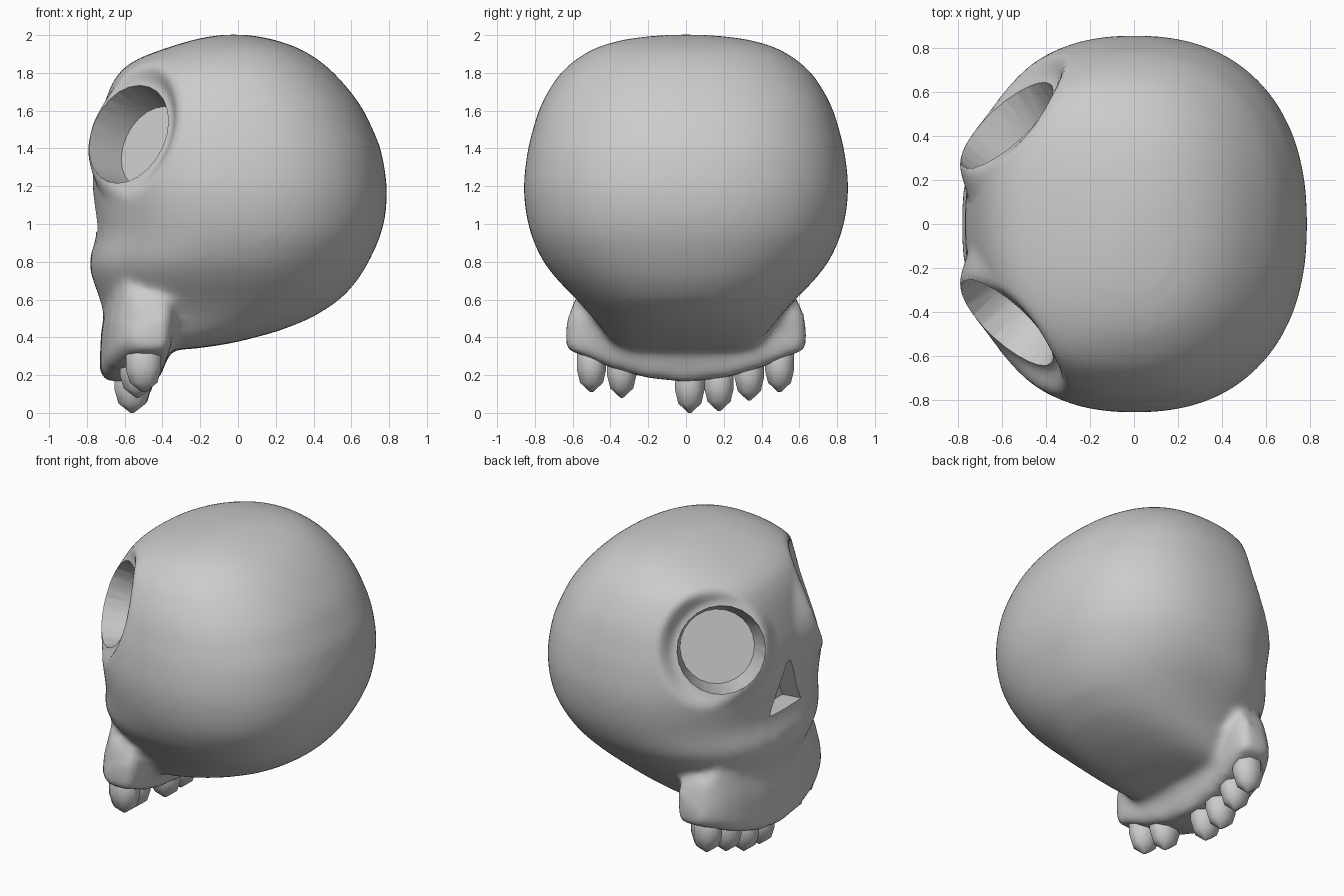
import bpy, bmesh, math
from mathutils import Vector

if "Cube" in bpy.data.objects:
    bpy.data.objects.remove(bpy.data.objects["Cube"])


def loft(name, rings):
    """Skin a list of equal-length point rings, closing both ends."""
    bm = bmesh.new()
    vs = [[bm.verts.new(p) for p in ring] for ring in rings]
    n = len(vs[0])
    for a, b in zip(vs, vs[1:]):
        for i in range(n):
            j = (i + 1) % n
            bm.faces.new((a[i], a[j], b[j], b[i]))
    bm.faces.new(vs[0])
    bm.faces.new(vs[-1])
    bmesh.ops.recalc_face_normals(bm, faces=bm.faces)
    me = bpy.data.meshes.new(name)
    bm.to_mesh(me)
    bm.free()
    ob = bpy.data.objects.new(name, me)
    bpy.context.collection.objects.link(ob)
    return ob


def activate(ob):
    bpy.ops.object.select_all(action='DESELECT')
    ob.select_set(True)
    bpy.context.view_layer.objects.active = ob


def apply_mod(ob, kind, **props):
    activate(ob)
    m = ob.modifiers.new(kind, kind)
    for k, v in props.items():
        setattr(m, k, v)
    bpy.ops.object.modifier_apply(modifier=m.name)


def egg_ring(z, x0, x1, w, n=56, e=2.3):
    c = min(0.0, (x0 + x1) / 2)
    pts = []
    for i in range(n):
        t = 2 * math.pi * i / n
        cx, sy = math.cos(t), math.sin(t)
        rx = x1 - c if cx > 0 else c - x0
        pts.append((c + rx * math.copysign(abs(cx) ** (2 / e), cx),
                    w * math.copysign(abs(sy) ** (2 / e), sy), z))
    return pts


# cranium: horizontal sections (z, face x, back x, half width)
skull = loft("skull", [egg_ring(*s) for s in [
    (0.335, -0.66, -0.25, 0.33), (0.37, -0.69, -0.02, 0.39), (0.43, -0.70, 0.21, 0.44),
    (0.50, -0.705, 0.39, 0.49), (0.60, -0.73, 0.545, 0.58), (0.70, -0.77, 0.635, 0.68),
    (0.80, -0.80, 0.695, 0.76), (0.93, -0.745, 0.755, 0.82), (1.05, -0.755, 0.785, 0.85),
    (1.20, -0.775, 0.793, 0.865), (1.40, -0.765, 0.76, 0.84), (1.60, -0.72, 0.67, 0.785),
    (1.70, -0.69, 0.60, 0.735), (1.80, -0.64, 0.51, 0.67), (1.87, -0.55, 0.43, 0.59),
    (1.93, -0.39, 0.33, 0.495), (1.97, -0.26, 0.22, 0.375), (1.994, -0.16, 0.12, 0.23),
    (2.005, -0.08, 0.03, 0.06)]])
apply_mod(skull, 'REMESH', mode='VOXEL', voxel_size=0.03)
apply_mod(skull, 'SMOOTH', factor=0.5, iterations=24)

# upper jaw: sections across y (y, front x, back x, bottom z, top z)
half = [(0.0, -0.735, -0.41, 0.165, 0.70), (0.2, -0.73, -0.405, 0.185, 0.70),
        (0.4, -0.695, -0.38, 0.24, 0.70), (0.52, -0.65, -0.36, 0.295, 0.67),
        (0.59, -0.60, -0.36, 0.32, 0.60), (0.635, -0.55, -0.39, 0.335, 0.46)]


def jaw_ring(y, xf, xb, zb, zt):
    bulge = 0.07 * (1 - (abs(y) / 0.64) ** 2)
    return [(xf, y, zb + 0.05), (xf + 0.04, y, zb), (xb - 0.02, y, zb), (xb, y, zb + 0.03),
            (xb + bulge, y, zb + 0.2), (xb - 0.02, y, zt), (xf + 0.06, y, zt),
            (xf + 0.01, y, (zb + zt) / 2)]


jaw = loft("jaw", [jaw_ring(-s[0], *s[1:]) for s in half[:0:-1]] + [jaw_ring(*s) for s in half])

# fuse jaw and cranium with a soft blend
activate(skull)
jaw.select_set(True)
bpy.ops.object.join()
apply_mod(skull, 'REMESH', mode='VOXEL', voxel_size=0.025)
apply_mod(skull, 'SMOOTH', factor=0.5, iterations=12)

# flatten the surface around each eye onto a tilted plane
sockets = []
for s in (-1, 1):
    centre = Vector((-0.58, s * 0.45, 1.475))
    normal = Vector((-0.67, s * 0.74, 0.34)).normalized()
    sockets.append((centre, normal))
    for v in skull.data.vertices:
        d = v.co - centre
        h = d.dot(normal)
        r = (d - h * normal).length
        reach, soft = (0.42, 0.13) if h > 0 else (0.36, 0.10)
        if abs(h) < 0.3 and r < reach:
            f = min(1.0, (reach - r) / soft)
            v.co -= normal * h * f * f * (3 - 2 * f)

# eye socket and nose cutters
cutters = []
for centre, normal in sockets:
    bpy.ops.mesh.primitive_cone_add(vertices=24, radius1=0.23, radius2=0.31, depth=0.40,
                                    location=centre - normal * 0.02)
    c = bpy.context.object
    c.name = "eye_cutter"
    c.rotation_euler = normal.to_track_quat('Z', 'Y').to_euler()
    cutters.append(c)
cutters.append(loft("nose_cutter", [
    [(x, -k * 0.18, 0.96), (x, k * 0.18, 0.96), (x, k * 0.02, 1.28), (x, -k * 0.02, 1.28)]
    for x, k in ((-0.95, 1.15), (-0.62, 0.8))]))
for c in cutters:
    c.hide_render = True
    apply_mod(skull, 'BOOLEAN', operation='DIFFERENCE', object=c, solver='EXACT')
    bpy.data.objects.remove(c)
activate(skull)
bpy.ops.object.shade_smooth_by_angle(angle=math.radians(40))

# teeth: (y, tip z), one missing beside the middle
for y, tip in [(-0.50, 0.11), (-0.34, 0.08), (0.02, 0.0), (0.175, 0.01), (0.335, 0.065), (0.495, 0.11)]:
    x = -0.56 + 0.24 * y * y
    rings = [[(x + 1.2 * r * math.cos(math.pi * (i + 0.5) / 4),
               y + r * math.sin(math.pi * (i + 0.5) / 4), tip + dz) for i in range(8)]
             for dz, r in [(0, 0.008), (0.05, 0.066), (0.12, 0.084), (0.2, 0.084), (0.25, 0.06)]]
    tooth = loft("tooth", rings)
    activate(tooth)
    bpy.ops.object.shade_smooth_by_angle(angle=math.radians(60))
